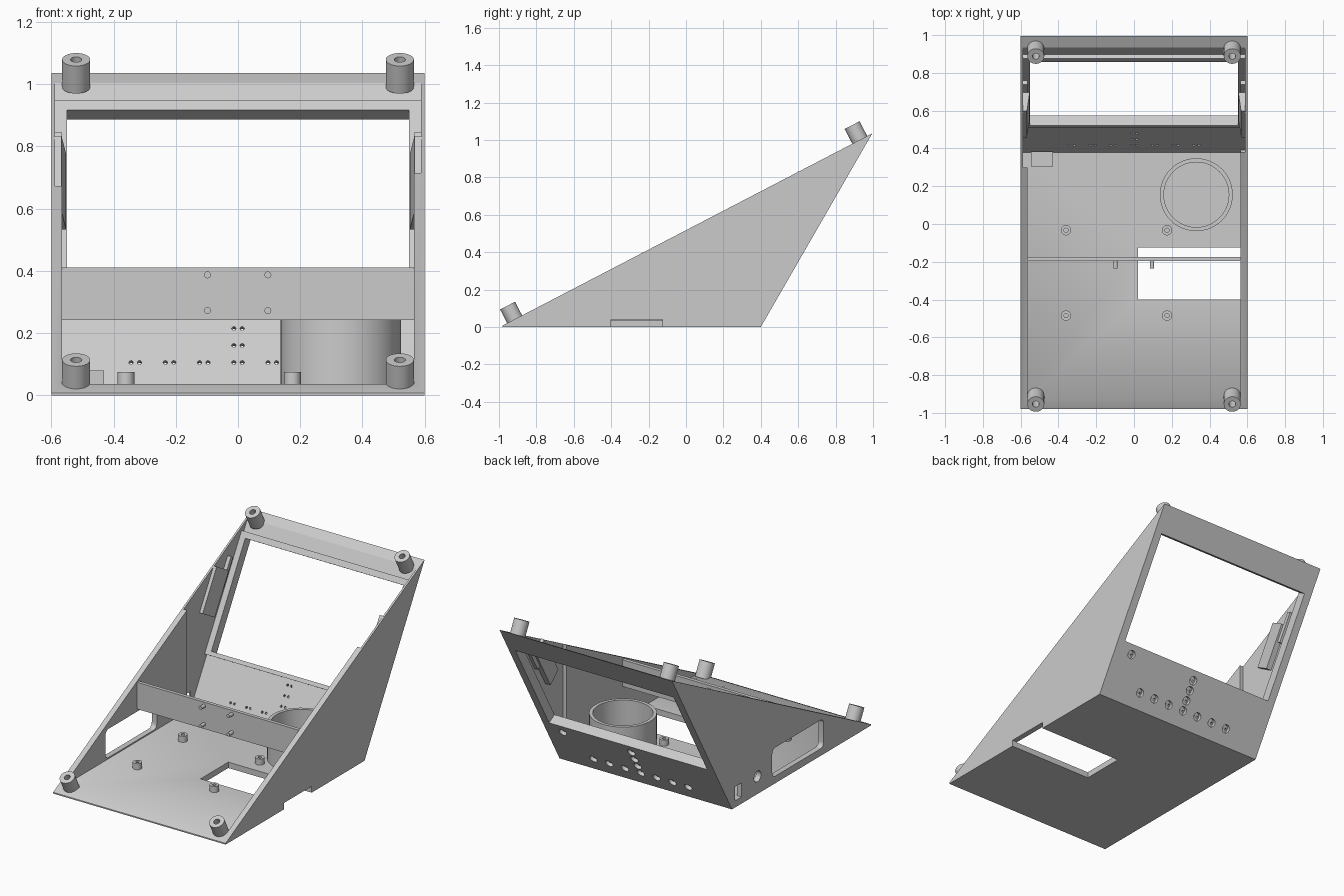
import bpy, bmesh, math
from mathutils import Vector

cube = bpy.data.objects.get("Cube")
if cube:
    bpy.data.objects.remove(cube, do_unlink=True)

grey = bpy.data.materials.new("plain_grey")
grey.use_nodes = True
COLOUR = (0.6, 0.6, 0.6, 1)
grey.diffuse_color = COLOUR
grey.node_tree.nodes["Principled BSDF"].inputs["Base Color"].default_value = COLOUR


def finish(name, bm):
    bmesh.ops.recalc_face_normals(bm, faces=bm.faces)
    mesh = bpy.data.meshes.new(name)
    bm.to_mesh(mesh)
    bm.free()
    mesh.materials.append(grey)
    obj = bpy.data.objects.new(name, mesh)
    bpy.context.collection.objects.link(obj)
    return obj


def prism(name, profile, x0, x1):
    """Extrude a (y, z) outline along x."""
    bm = bmesh.new()
    ends = [[bm.verts.new((x, y, z)) for y, z in profile] for x in (x0, x1)]
    for end in ends:
        bm.faces.new(end)
    for i in range(len(profile)):
        bm.faces.new((ends[0][i - 1], ends[0][i], ends[1][i], ends[1][i - 1]))
    return finish(name, bm)


def box(name, x0, x1, y0, y1, z0, z1):
    return prism(name, [(y0, z0), (y1, z0), (y1, z1), (y0, z1)], x0, x1)


def rod(name, start, end, radius, sides=48):
    start, end = Vector(start), Vector(end)
    axis = end - start
    bm = bmesh.new()
    bmesh.ops.create_cone(bm, cap_ends=True, segments=sides, radius1=radius,
                          radius2=radius, depth=axis.length)
    bmesh.ops.rotate(bm, verts=bm.verts, matrix=Vector((0, 0, 1)).rotation_difference(axis).to_matrix())
    bmesh.ops.translate(bm, verts=bm.verts, vec=(start + end) / 2)
    return finish(name, bm)


def carve(target, *cutters):
    for cutter in cutters:
        cutter.hide_render = True
        mod = target.modifiers.new("cut", 'BOOLEAN')
        mod.operation, mod.solver, mod.object = 'DIFFERENCE', 'EXACT', cutter
        bpy.context.view_layer.objects.active = target
        bpy.ops.object.modifier_apply(modifier=mod.name)
        bpy.data.objects.remove(cutter, do_unlink=True)


def tube(name, start, end, radius, bore, floor):
    """Rod with a bore from its end down to a fraction of its length."""
    start, end = Vector(start), Vector(end)
    obj = rod(name, start, end, radius)
    carve(obj, rod("cutter", start.lerp(end, floor), start.lerp(end, 1.2), bore))


# Coordinates on the leaning back panel: s runs up it, t goes inward
COS, SIN = 0.5, math.sqrt(3) / 2


def lean(s, t):
    return 0.4 + COS * s - SIN * t, SIN * s + COS * t


def on_panel(x, s, t):
    return (x, *lean(s, t))


def panel_box(name, x0, x1, s0, s1, t0, t1):
    return prism(name, [lean(s0, t0), lean(s1, t0), lean(s1, t1), lean(s0, t1)], x0, x1)


# Wedge shell
FLOOR, WALL = 0.037, 0.038
shell = prism("wedge_shell", [(-0.98, 0), (0.4, 0), (0.996, 1.035), (-0.98, 0.008)], -0.6, 0.6)


def cavity(x0, x1, front, base):
    inner = lambda z: 0.4 + (z * COS - WALL) / SIN
    return prism("cutter", [(front, base), (inner(base), base), (inner(1.4), 1.4), (front, 1.4)], x0, x1)


# Main hollow, then thinner side walls towards the back
carve(shell, cavity(-0.565, 0.565, -1.2, FLOOR),
      cavity(0.5, 0.588, 0.38, 0.06), cavity(-0.588, -0.5, 0.3, 0.039))

# Screen opening in the back panel
carve(shell, panel_box("cutter", -0.55, 0.55, 0.35, 1.022, -0.1, 0.2))

# Floor opening that also notches the left wall
carve(shell, box("cutter", 0.02, 0.7, -0.4, -0.125, -0.1, 0.04))

# Rounded window, round port and square port in the right wall
corners = []
for i, (y, z) in enumerate([(-0.03, 0.195), (-0.48, 0.195), (-0.48, 0.075), (-0.03, 0.075)]):
    for k in range(7):
        a = math.pi / 2 * (i + k / 6)
        corners.append((y + 0.03 * math.cos(a), z + 0.03 * math.sin(a)))
carve(shell, prism("cutter", corners, -0.7, -0.5),
      rod("cutter", (-0.7, 0.146, 0.11), (-0.5, 0.146, 0.11), 0.034),
      box("cutter", -0.7, -0.57, 0.305, 0.37, 0.042, 0.13))

# Indicator holes: counterbores outside, twin pin holes through
spots = [(0.11 * i, 0.1) for i in range(-3, 4)]
spots += [(0, 0.1 + 0.063 * i) for i in range(1, 4)] + [(0.476, 0.29)]
for x, s in spots:
    carve(shell, rod("cutter", on_panel(x, s, -0.05), on_panel(x, s, 0.022), 0.025, 24))
    for dx in (-0.0135, 0.0135):
        carve(shell, rod("cutter", on_panel(x + dx, s, -0.02), on_panel(x + dx, s, 0.08), 0.007, 12))

# Raised frame around the opening
frame = panel_box("screen_frame", -0.59, 0.59, 0.325, 1.06, 0.034, 0.0625)
carve(frame, panel_box("cutter", -0.55, 0.55, 0.35, 1.022, 0, 0.2))

# Side clips: a bar on each wall and a tapering pad in front of it
for side, label in ((1, "left"), (-1, "right")):
    panel_box(label + "_clip_bar", side * 0.565, side * 0.592, 0.71, 0.9, 0.105, 0.13)
    pad = panel_box(label + "_clip_pad", side * 0.552, side * 0.592, 0.54, 0.82, 0.13, 0.245)
    for vert in pad.data.vertices:
        y, z = vert.co.yz
        depth = (z * COS - (y - 0.4) * SIN)
        if depth > 0.2 and abs(vert.co.x) < 0.57:
            vert.co.x = side * 0.567

# Cross bar with four pegs
box("cross_bar", -0.57, 0.57, -0.197, -0.175, 0.242, 0.41)
for x in (-0.098, 0.096):
    for z in (0.272, 0.387):
        rod("cross_bar_peg", (x, -0.18, z), (x, -0.235, z), 0.011, 24)

# Round speaker cup
tube("speaker_cup", (0.33, 0.155, 0.03), (0.33, 0.155, 0.265), 0.193, 0.172, 0.03)

# Board standoffs
for x in (-0.36, 0.175):
    for y in (-0.485, -0.033):
        tube("board_standoff", (x, y, 0.03), (x, y, 0.075), 0.027, 0.011, 0.2)

# Socket support beside the square port
box("socket_support", -0.545, -0.43, 0.305, 0.385, 0.03, 0.08)

# Corner posts standing square to the sloping front
normal = Vector((0, -0.461, 0.887))
for x in (-0.52, 0.52):
    for label, y, z in (("front", -0.954, 0.114), ("rear", 0.888, 1.079)):
        top = Vector((x, y, z))
        tube(label + "_corner_post", top - normal * 0.1, top, 0.045, 0.018, 0.2)

# Smooth round walls, keep edges sharp
for obj in bpy.context.scene.objects:
    obj.select_set(obj.type == 'MESH')
bpy.context.view_layer.objects.active = shell
bpy.ops.object.shade_smooth_by_angle(angle=math.radians(30))
